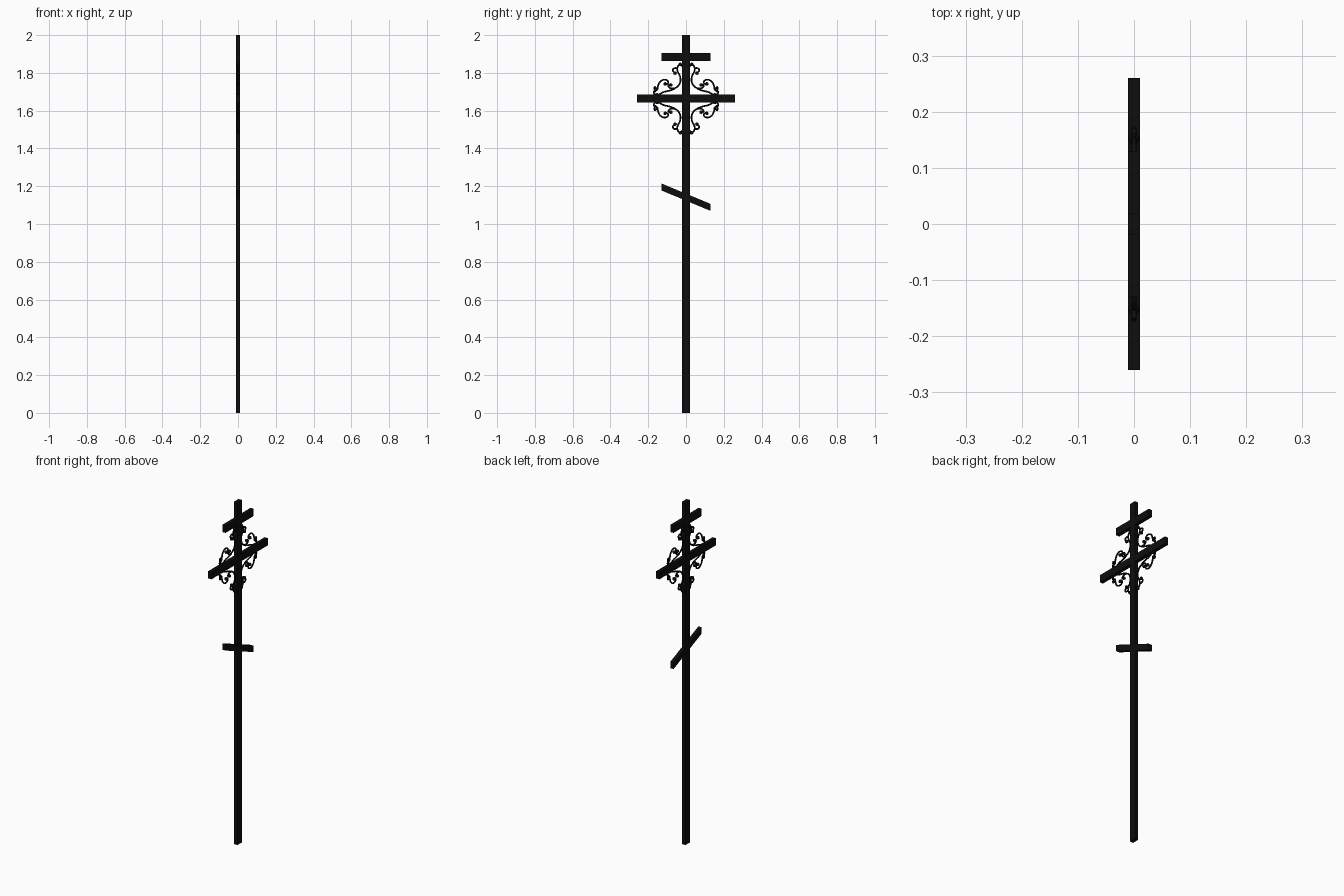
import bpy, bmesh
from mathutils import Matrix

if "Cube" in bpy.data.objects:
    bpy.data.objects.remove(bpy.data.objects["Cube"])

black = bpy.data.materials.new("black_iron")
black.diffuse_color = (0.004, 0.004, 0.004, 1)
black.use_nodes = True
black.node_tree.nodes["Principled BSDF"].inputs["Base Color"].default_value = black.diffuse_color
CZ = 1.664  # height of the main crossing


def bar(name, hy, z, h, drop=0.0):
    """Flat bar centred on the post; drop slopes it towards +y."""
    bm = bmesh.new()
    bmesh.ops.create_cube(bm, size=1, matrix=Matrix.Diagonal((0.021, 2 * hy, h, 1)))
    for v in bm.verts:
        v.co.z += z - drop * v.co.y / hy
    me = bpy.data.meshes.new(name)
    bm.to_mesh(me)
    bm.free()
    me.materials.append(black)
    ob = bpy.data.objects.new(name, me)
    bpy.context.collection.objects.link(ob)


bar("post", 0.02, 1.0, 2.0)
bar("top_bar", 0.13, 1.885, 0.042)
bar("main_bar", 0.26, CZ, 0.042)
bar("slanted_foot_bar", 0.13, 1.142, 0.037, 0.054)

# Scrollwork of one quadrant as (outward, upward) paths from the crossing
scrolls = [
    # upper scroll: crown curl, along the post, sweeping out to an inner curl
    [(0.018, 0.168), (0.03, 0.183), (0.045, 0.172), (0.047, 0.145), (0.03, 0.12),
     (0.028, 0.085), (0.05, 0.055), (0.085, 0.052), (0.098, 0.072), (0.08, 0.075)],
    # side scroll: edge curl, then over the bar to the outer curl
    [(0.148, 0.018), (0.168, 0.02), (0.172, 0.042), (0.15, 0.045), (0.15, 0.062),
     (0.14, 0.09), (0.115, 0.103), (0.094, 0.095), (0.095, 0.075), (0.11, 0.076)],
    # small curls and ties to post and bar
    [(0.044, 0.16), (0.066, 0.165), (0.072, 0.142), (0.056, 0.136)],
    [(0.15, 0.045), (0.166, 0.07), (0.168, 0.045), (0.16, 0.035)],
    [(0.0, 0.182), (0.018, 0.165), (0.016, 0.14)],
    [(0.06, 0.052), (0.09, 0.04), (0.125, 0.035), (0.15, 0.015)],
]
buds = [(0.08, 0.072), (0.11, 0.078), (0.058, 0.135), (0.03, 0.181), (0.152, 0.02)]

cu = bpy.data.curves.new("scrollwork", 'CURVE')
cu.dimensions = '3D'
cu.bevel_depth = 0.0045
cu.bevel_resolution = 2
cu.use_fill_caps = True
cu.materials.append(black)
bm = bmesh.new()
for sy in (-1, 1):
    for sz in (-1, 1):
        for path in scrolls:
            sp = cu.splines.new('NURBS')
            sp.points.add(len(path) - 1)
            for p, (u, v) in zip(sp.points, path):
                p.co = (0, sy * u, CZ + sz * v, 1)
            sp.order_u = 3
            sp.use_endpoint_u = True
            sp.resolution_u = 6
        for u, v in buds:
            bmesh.ops.create_uvsphere(bm, u_segments=12, v_segments=8, radius=0.0095,
                                      matrix=Matrix.Translation((0, sy * u, CZ + sz * v)))
for f in bm.faces:
    f.smooth = True
bpy.context.collection.objects.link(bpy.data.objects.new("scrollwork", cu))

# Round buds at the curl ends
me = bpy.data.meshes.new("scroll_buds")
bm.to_mesh(me)
bm.free()
me.materials.append(black)
bpy.context.collection.objects.link(bpy.data.objects.new("scroll_buds", me))
